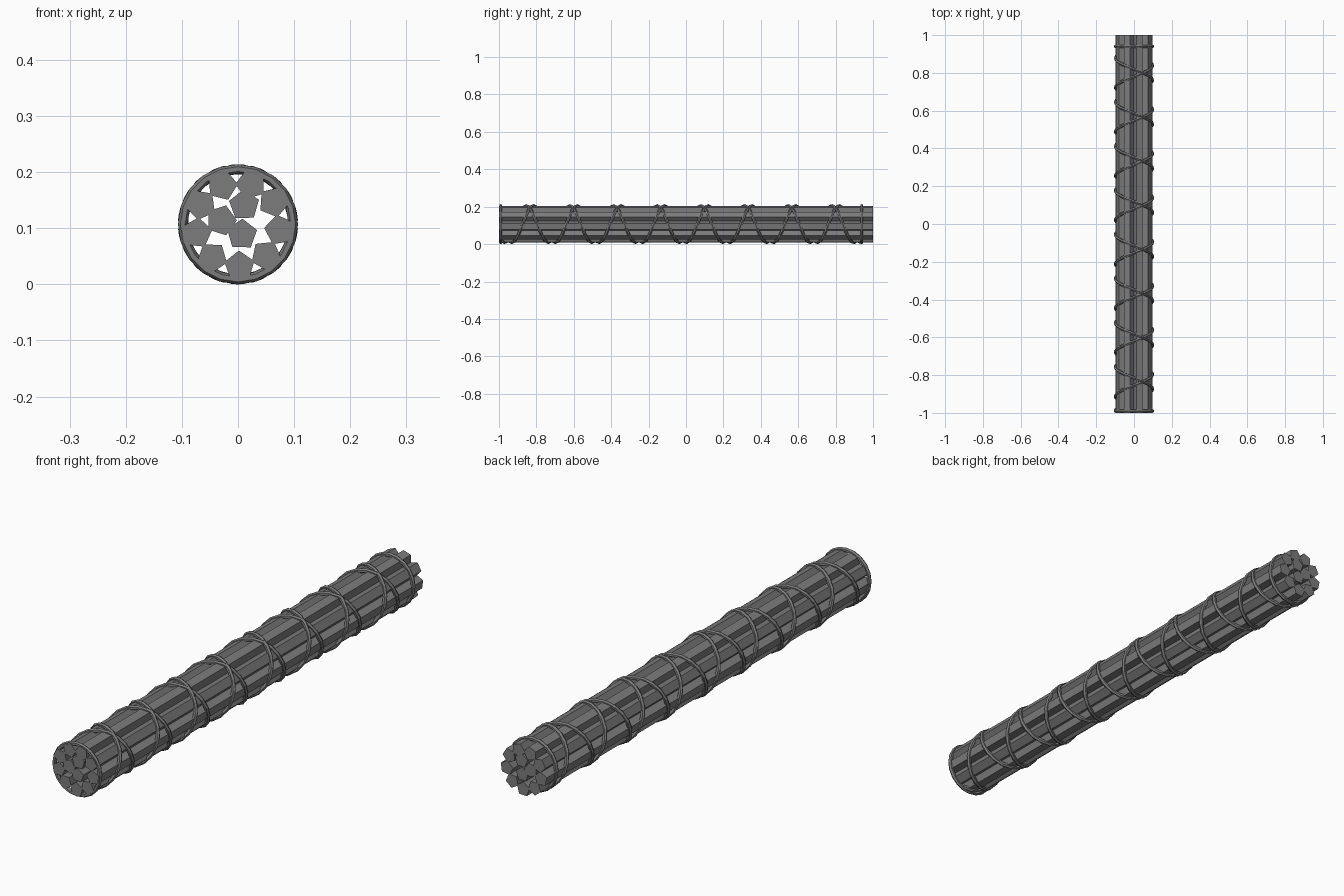
import bpy, bmesh, math
from mathutils import Vector

if "Cube" in bpy.data.objects:
    bpy.data.objects.remove(bpy.data.objects["Cube"])

MID = 0.107          # height of the bundle axis
ROD_R = 0.028        # pentagon radius
WRAP_R = 0.0985      # radius of the binding path
CORD_R = 0.0085      # thickness of the binding
PITCH = 0.2335       # length of one binding turn

grey = bpy.data.materials.new("dark_grey")
grey.use_nodes = True
grey.diffuse_color = (0.2, 0.2, 0.2, 1)
grey.node_tree.nodes["Principled BSDF"].inputs["Base Color"].default_value = (0.2, 0.2, 0.2, 1)


def finish(name, bm):
    bmesh.ops.recalc_face_normals(bm, faces=bm.faces)
    mesh = bpy.data.meshes.new(name)
    bm.to_mesh(mesh)
    bm.free()
    mesh.materials.append(grey)
    obj = bpy.data.objects.new(name, mesh)
    bpy.context.collection.objects.link(obj)
    return obj


def rod(name, x, z, turn):
    """Five-sided rod along y with one corner pointing at angle turn."""
    bm = bmesh.new()
    ends = []
    for y in (-1, 1):
        angles = [turn + math.tau * i / 5 for i in range(5)]
        ends.append([bm.verts.new((x + ROD_R * math.cos(a), y, z + ROD_R * math.sin(a)))
                     for a in angles])
        bm.faces.new(ends[-1])
    for i in range(5):
        j = (i + 1) % 5
        bm.faces.new((ends[0][i], ends[0][j], ends[1][j], ends[1][i]))
    finish(name, bm)


def cord(name, path, closed=False, sides=6):
    """Faceted tube along (angle, y) points wrapped around the bundle axis."""
    bm = bmesh.new()
    pts = [Vector((WRAP_R * math.cos(a), y, MID + WRAP_R * math.sin(a))) for a, y in path]
    n = len(pts)
    loops = []
    for i, p in enumerate(pts):
        if closed:
            tangent = pts[(i + 1) % n] - pts[i - 1]
        else:
            tangent = pts[min(i + 1, n - 1)] - pts[max(i - 1, 0)]
        out = Vector((math.cos(path[i][0]), 0, math.sin(path[i][0])))
        side = tangent.normalized().cross(out).normalized()
        loops.append([bm.verts.new(p + CORD_R * (out * math.cos(math.tau * k / sides)
                                                 + side * math.sin(math.tau * k / sides)))
                      for k in range(sides)])
    for i in range(n if closed else n - 1):
        a, b = loops[i], loops[(i + 1) % n]
        for k in range(sides):
            m = (k + 1) % sides
            bm.faces.new((a[k], a[m], b[m], b[k]))
    if not closed:
        bm.faces.new(loops[0])
        bm.faces.new(loops[-1])
    finish(name, bm)


# Outer rods, each with a corner facing the axis
for i in range(9):
    a = math.radians(-88 + 40 * i)
    rod(f"outer_rod_{i + 1}", 0.075 * math.cos(a), MID + 0.075 * math.sin(a), a + math.pi)

# Inner rods
for i, (x, z, turn) in enumerate([(0.011, 0.141, 92), (-0.03, 0.114, 0), (0.007, 0.089, 88)]):
    rod(f"inner_rod_{i + 1}", x, z, math.radians(turn))

# Two crossing spiral cords
FRONT, BACK = -0.985, 0.94
steps = int((BACK - FRONT) / PITCH * 18)
for name, way in (("spiral_cord_left", 1), ("spiral_cord_right", -1)):
    ys = [FRONT + (BACK - FRONT) * i / steps for i in range(steps + 1)]
    cord(name, [(math.radians(60) + way * math.tau * (y - 0.8) / PITCH, y) for y in ys])

# End bands
for name, y in (("front_band", -0.99), ("back_band", BACK)):
    cord(name, [(math.tau * i / 20, y) for i in range(20)], closed=True)
